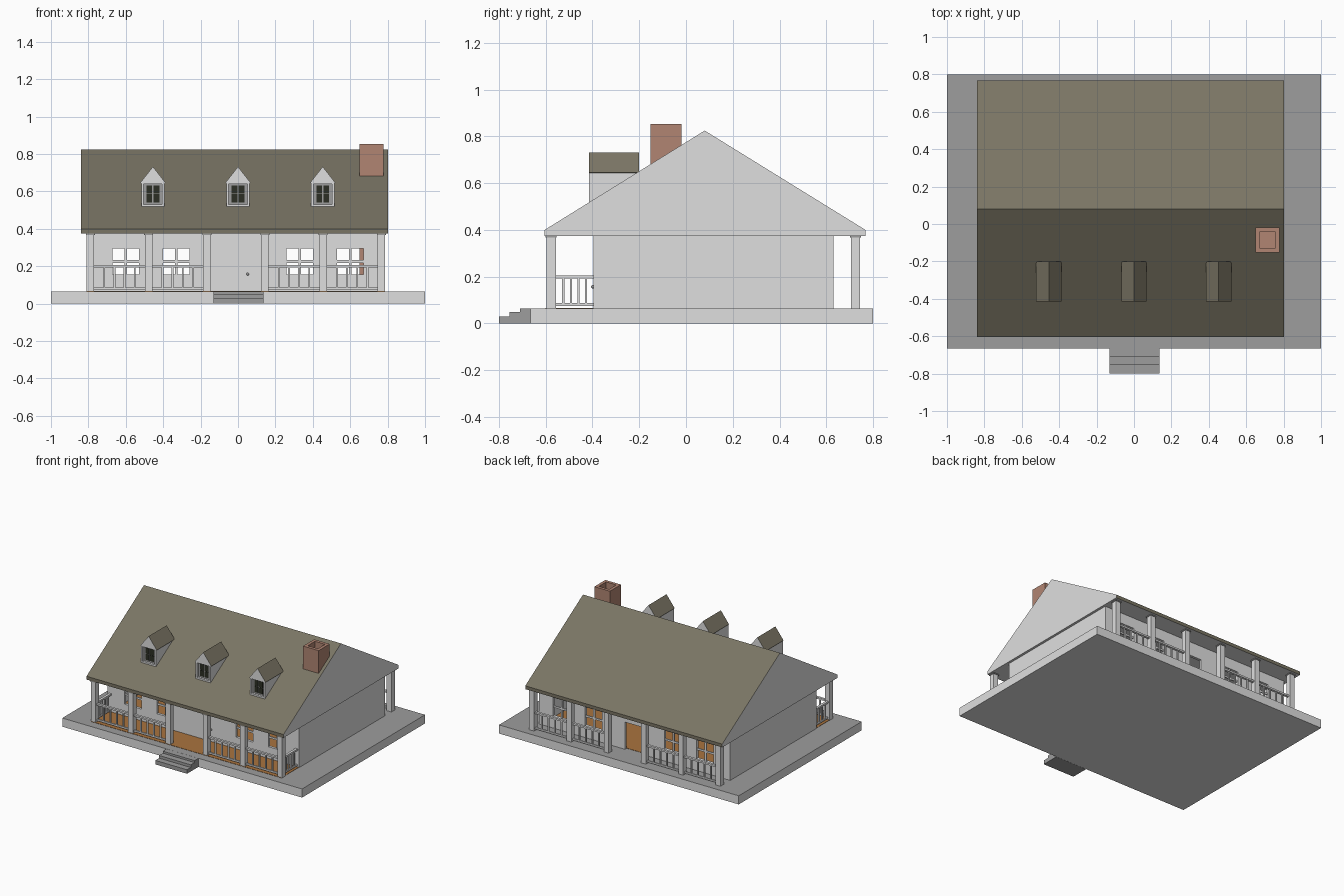
import bpy, bmesh, math
from mathutils import Matrix, Vector

if "Cube" in bpy.data.objects:
    bpy.data.objects.remove(bpy.data.objects["Cube"])


def mat(name, r, g, b):
    m = bpy.data.materials.new(name)
    m.diffuse_color = (r, g, b, 1)
    m.use_nodes = True
    m.node_tree.nodes["Principled BSDF"].inputs["Base Color"].default_value = m.diffuse_color
    return m


WHITE = mat("off_white", 0.74, 0.74, 0.74)
GREY = mat("concrete_grey", 0.34, 0.34, 0.34)
ROOF = mat("olive_shingle", 0.195, 0.178, 0.128)
BRICK = mat("brick", 0.44, 0.235, 0.17)
WOOD = mat("wood_floor", 0.40, 0.175, 0.05)
DARK = mat("dark_glass", 0.025, 0.028, 0.018)


def finish(name, bm, mats, rule=None):
    bmesh.ops.recalc_face_normals(bm, faces=bm.faces)
    bm.normal_update()
    if rule:
        for f in bm.faces:
            f.material_index = rule(f)
    me = bpy.data.meshes.new(name)
    bm.to_mesh(me)
    bm.free()
    for m in mats:
        me.materials.append(m)
    ob = bpy.data.objects.new(name, me)
    bpy.context.collection.objects.link(ob)
    return ob


def add_box(bm, x0, x1, y0, y1, z0, z1):
    c = Vector(((x0 + x1) / 2, (y0 + y1) / 2, (z0 + z1) / 2))
    s = Matrix.Diagonal((x1 - x0, y1 - y0, z1 - z0, 1))
    bmesh.ops.create_cube(bm, size=1, matrix=Matrix.Translation(c) @ s)


def boxes(name, mats, *dims, rule=None):
    bm = bmesh.new()
    for d in dims:
        add_box(bm, *d)
    return finish(name, bm, mats, rule)


def prism(name, pts, a, b, axis, mats, rule=None):
    """Extrude a profile along x (points are y,z) or y (points are x,z)."""
    bm = bmesh.new()
    put = (lambda p, t: (t, p[0], p[1])) if axis == 'x' else (lambda p, t: (p[0], t, p[1]))
    f = bm.faces.new([bm.verts.new(put(p, a)) for p in pts])
    g = bmesh.ops.extrude_face_region(bm, geom=[f])
    d = Vector((b - a, 0, 0)) if axis == 'x' else Vector((0, b - a, 0))
    bmesh.ops.translate(bm, vec=d, verts=[v for v in g['geom'] if isinstance(v, bmesh.types.BMVert)])
    return finish(name, bm, mats, rule)


G = 0.065            # ground slab top
EAVE = 0.375
XL, XR = -0.81, 0.785
YF, YB = -0.395, 0.63
T = 0.02             # wall thickness

# base slab (grey paving on top, pale sides) and steps
boxes("base_slab", (WHITE, GREY), (-1, 1, -0.665, 0.80, 0, G),
      rule=lambda f: int(f.normal.z > 0.5))
boxes("front_steps", (GREY,), (-0.13, 0.135, -0.80, -0.666, 0, 0.03),
      (-0.13, 0.135, -0.755, -0.666, 0.03, 0.05), (-0.13, 0.135, -0.71, -0.666, 0.05, G))
boxes("wood_floor", (WOOD,), (XL + 0.003, XR - 0.003, -0.60, YB - T, G - 0.005, G + 0.002))

# walls with window and door openings
wins = [(-0.67, -0.53), (-0.40, -0.26), (0.26, 0.40), (0.53, 0.67)]
W0, W1 = 0.155, 0.295


def wall(name, y0, y1, openings):
    dims, x = [], XL
    for a, b, lo, hi in sorted(openings):
        dims.append((x, a, y0, y1, G, EAVE))
        if lo > G:
            dims.append((a, b, y0, y1, G, lo))
        dims.append((a, b, y0, y1, hi, EAVE))
        x = b
    dims.append((x, XR, y0, y1, G, EAVE))
    boxes(name, (WHITE,), *dims)


holes = [(a, b, W0, W1) for a, b in wins]
wall("front_wall", YF, YF + T, holes)
wall("back_wall", YB - T, YB, holes + [(-0.072, 0.068, G, 0.27)])
boxes("side_walls", (WHITE,), (XL, XL + T, YF + T, YB - T, G, EAVE),
      (XR - T, XR, YF + T, YB - T, G, EAVE))

# window bars
bars = []
for y in (YF + 0.005, YB - 0.015):
    for a, b in wins:
        c, zc = (a + b) / 2, (W0 + W1) / 2
        bars += [(c - 0.007, c + 0.007, y, y + 0.01, W0, W1),
                 (a, b, y + 0.001, y + 0.009, zc - 0.007, zc + 0.007)]
boxes("window_bars", (WHITE,), *bars)

# front door knob
bm = bmesh.new()
bmesh.ops.create_uvsphere(bm, u_segments=10, v_segments=6, radius=0.008,
                          matrix=Matrix.Translation((0.052, YF - 0.003, 0.157)))
finish("door_knob", bm, (GREY,))

# porch posts with caps
cols = [-0.789 + 0.311 * i for i in range(6)]
ROWS = (("front", -0.577), ("back", 0.725))
for tag, y in ROWS:
    posts, caps = [], []
    for x in cols:
        posts.append((x - 0.02, x + 0.02, y - 0.02, y + 0.02, G, EAVE - 0.007))
        caps.append((x - 0.024, x + 0.024, y - 0.024, y + 0.024, EAVE - 0.007, EAVE))
    boxes(tag + "_posts", (WHITE,), *posts)
    boxes(tag + "_post_caps", (GREY,), *caps)


# railings
def rail(a, b, c, n, along_x):
    def d(p0, p1, w, z0, z1):
        return (p0, p1, c - w, c + w, z0, z1) if along_x else (c - w, c + w, p0, p1, z0, z1)
    out = [d(a, b, 0.009, 0.192, 0.205), d(a, b, 0.006, 0.075, 0.087)]
    for i in range(1, n + 1):
        p = a + (b - a) * i / (n + 1)
        out.append(d(p - 0.005, p + 0.005, 0.005, 0.087, 0.192))
    return out


for tag, y in ROWS:
    d = []
    for i in (0, 1, 3, 4):
        d += rail(cols[i] + 0.02, cols[i + 1] - 0.02, y, 4, True)
    if tag == "front":
        for x in (cols[0], cols[5]):
            d += rail(y + 0.02, YF, x, 4, False)
    boxes(tag + "_railing", (WHITE,), *d)

# main roof: shingle slopes and fascia, pale gable ends and ceiling
prism("main_roof", [(-0.605, EAVE), (0.768, EAVE), (0.768, 0.40), (0.08, 0.825), (-0.605, 0.40)],
      -0.84, 0.803, 'x', (ROOF, WHITE),
      lambda f: int(abs(f.normal.x) > 0.9 or f.normal.z < -0.9))

# dormers
for n, x in enumerate((-0.455, 0.0, 0.453)):
    tag = "dormer_%d" % (n + 1)
    h, y0, y1 = 0.062, -0.415, -0.20
    prism(tag + "_body", [(x - h, 0.50), (x + h, 0.50), (x + h, 0.645), (x, 0.725), (x - h, 0.645)],
          y0 + 0.02, y1, 'y', (WHITE,))
    prism(tag + "_roof", [(x - 0.068, 0.645), (x, 0.732), (x + 0.068, 0.645),
                          (x + 0.06, 0.642), (x, 0.718), (x - 0.06, 0.642)],
          y0, y1, 'y', (WHITE, ROOF), lambda f: int(abs(f.normal.y) < 0.5))
    # front surround around the recessed window
    boxes(tag + "_frame", (WHITE,), (x - h, x - 0.05, y0, y0 + 0.02, 0.515, 0.645),
          (x + 0.05, x + h, y0, y0 + 0.02, 0.515, 0.645),
          (x - 0.05, x + 0.05, y0, y0 + 0.02, 0.515, 0.53))
    prism(tag + "_pediment", [(x - h, 0.64), (x + h, 0.64), (x + h, 0.645), (x, 0.722), (x - h, 0.645)],
          y0, y0 + 0.02, 'y', (WHITE,))
    boxes(tag + "_sash", (GREY,), (x - 0.05, x + 0.05, y0 + 0.016, y0 + 0.021, 0.53, 0.64))
    boxes(tag + "_panes", (DARK,), *[(x + a, x + a + 0.03, y0 + 0.013, y0 + 0.018, z, z + 0.044)
                                     for a in (-0.034, 0.004) for z in (0.541, 0.588)])

# hollow brick chimney
cx0, cx1, cy0, cy1, k = 0.649, 0.779, -0.152, -0.02, 0.023
boxes("chimney", (BRICK,), (cx0, cx1, cy0, cy0 + k, G, 0.853), (cx0, cx1, cy1 - k, cy1, G, 0.853),
      (cx0, cx0 + k, cy0 + k, cy1 - k, G, 0.853), (cx1 - k, cx1, cy0 + k, cy1 - k, G, 0.853),
      (cx0 + k, cx1 - k, cy0 + k, cy1 - k, G, 0.775))
